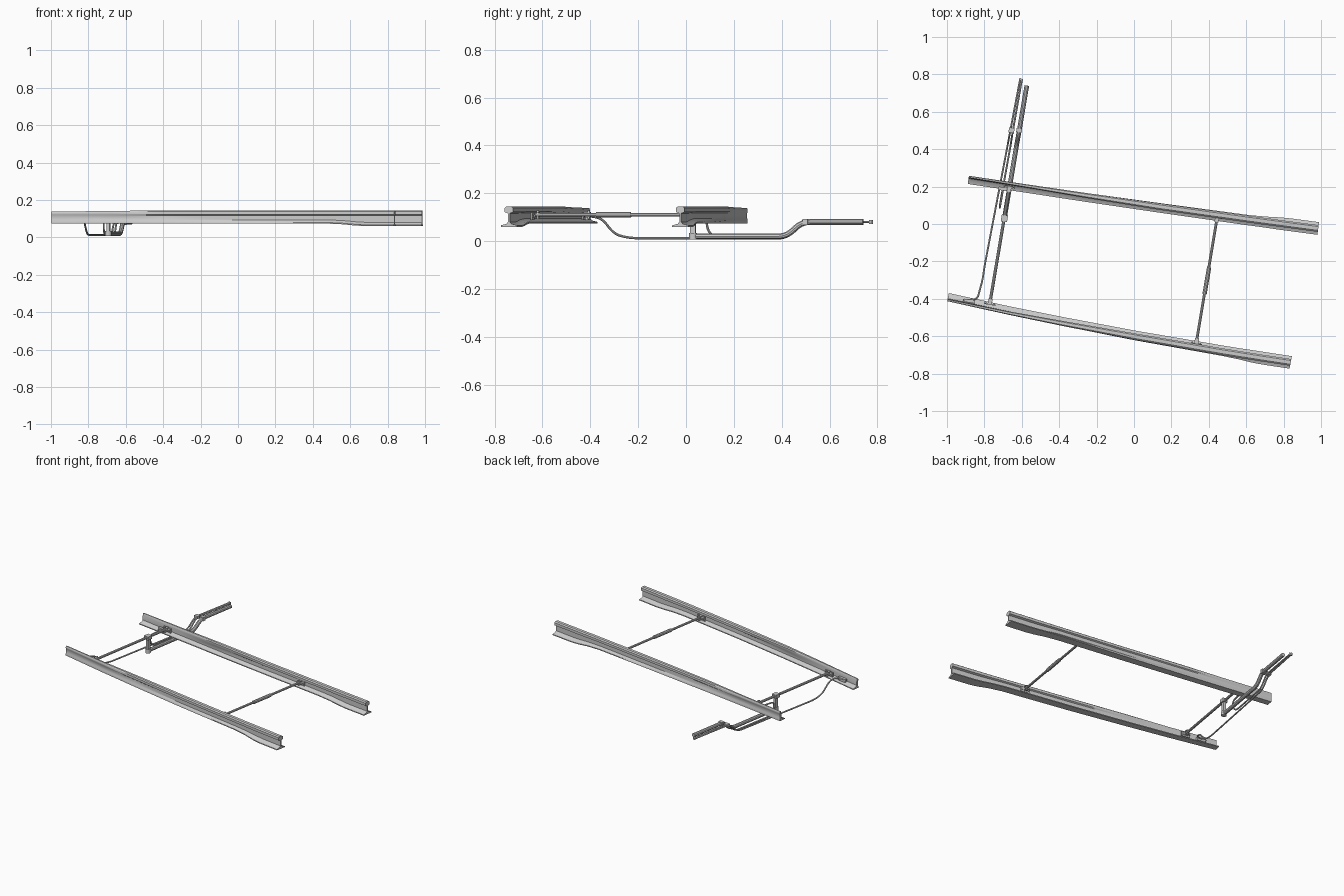
import bpy, bmesh, math
from mathutils import Vector

if "Cube" in bpy.data.objects:
    bpy.data.objects.remove(bpy.data.objects["Cube"])


def finish(name, bm):
    bmesh.ops.recalc_face_normals(bm, faces=bm.faces)
    me = bpy.data.meshes.new(name)
    bm.to_mesh(me)
    bm.free()
    ob = bpy.data.objects.new(name, me)
    bpy.context.collection.objects.link(ob)
    smooth(ob)
    return ob


def smooth(ob):
    bpy.ops.object.select_all(action='DESELECT')
    bpy.context.view_layer.objects.active = ob
    ob.select_set(True)
    bpy.ops.object.shade_smooth_by_angle(angle=math.radians(35))


def section(fl, fr, zb, wl, wr, hl, hr, zh, zt):
    """Rail outline: foot, web and head; u points to the middle of the track."""
    c = 0.22 * (hr - hl)
    return [(fl, zb), (fr, zb), (fr, zb + .006), (wr + .007, zb + .012), (wr, zb + .02),
            (wr, zh - .004), (hr, zh + .001), (hr, zt - .006), (hr - c, zt), (hl + c, zt),
            (hl, zt - .006), (hl, zh + .001), (wl, zh - .004), (wl, zb + .02),
            (min(wl, max(wl - .007, fl)), zb + .012), (fl, zb + .006)]


# Planed blade at the tip growing into a full running rail
STATIONS = [
    (0.00, section(-.018, .026, .074, -.016, -.004, -.018, -.007, .122, .138)),
    (0.18, section(-.018, .027, .074, -.014, .000, -.018, .000, .122, .141)),
    (0.33, section(-.018, .029, .074, -.012, .004, -.018, .008, .122, .145)),
    (0.55, section(-.020, .031, .074, -.009, .007, -.018, .016, .122, .145)),
    (0.80, section(-.022, .033, .074, -.008, .008, -.018, .018, .122, .145)),
    (0.85, section(-.026, .033, .070, -.006, .006, -.018, .018, .121, .145)),
    (0.89, section(-.032, .034, .063, -.004, .004, -.018, .018, .120, .145)),
    (0.92, section(-.034, .034, .060, -.004, .004, -.018, .018, .120, .145)),
    (1.00, section(-.034, .034, .060, -.004, .004, -.018, .018, .120, .145)),
]


def rail(name, start, end, inward, bow):
    a, b = Vector(start), Vector(end)
    d = (b - a).normalized()
    n = Vector((-d.y, d.x)) * inward
    bm = bmesh.new()
    rings = []
    for t, sec in STATIONS:
        p = a.lerp(b, t) + Vector((-d.y, d.x)) * bow * 4 * t * (1 - t)
        rings.append([bm.verts.new((p.x + n.x * u, p.y + n.y * u, z)) for u, z in sec])
    k = len(rings[0])
    for r, s in zip(rings, rings[1:]):
        for i in range(k):
            bm.faces.new((r[i], r[(i + 1) % k], s[(i + 1) % k], s[i]))
    bm.faces.new(rings[0])
    bm.faces.new(rings[-1])
    finish(name, bm)


rail("front_switch_rail", (-.995, -.395), (.838, -.740), 1, -.018)
rail("rear_switch_rail", (-.885, .240), (.985, -.024), -1, -.004)


def rounded(points, r):
    """Replace each inner corner of a path with a short arc."""
    pts = [Vector(p) for p in points]
    out = [pts[0]]
    for p, q, s in zip(pts, pts[1:], pts[2:]):
        a = q + (p - q).normalized() * min(r, (p - q).length * .45)
        b = q + (s - q).normalized() * min(r, (s - q).length * .45)
        for i in range(6):
            t = i / 5
            out.append(a * (1 - t) ** 2 + q * 2 * t * (1 - t) + b * t * t)
    return out + [pts[-1]]


def tube(name, points, radius, bend=.05):
    pts = rounded(points, bend)
    cu = bpy.data.curves.new(name, 'CURVE')
    cu.dimensions = '3D'
    cu.bevel_depth = radius
    cu.bevel_resolution = 3
    cu.use_fill_caps = True
    sp = cu.splines.new('POLY')
    sp.points.add(len(pts) - 1)
    for v, p in zip(sp.points, pts):
        v.co = (*p, 1)
    ob = bpy.data.objects.new(name, cu)
    bpy.context.collection.objects.link(ob)
    bpy.ops.object.select_all(action='DESELECT')
    bpy.context.view_layer.objects.active = ob
    ob.select_set(True)
    bpy.ops.object.convert(target='MESH')
    smooth(bpy.context.object)


ROD_ANGLE = -math.atan2(.168, 1)   # rods lean with the track


def box(name, loc, size, angle=ROD_ANGLE):
    bpy.ops.mesh.primitive_cube_add(size=1, location=loc, rotation=(0, 0, angle))
    ob = bpy.context.object
    ob.name = name
    ob.scale = size
    m = ob.modifiers.new("edge", 'BEVEL')
    m.width = .001


def pin(name, loc, radius, height, sides=16):
    bpy.ops.mesh.primitive_cylinder_add(vertices=sides, radius=radius, depth=height, location=loc)
    bpy.context.object.name = name
    smooth(bpy.context.object)


def clevis(name, p, toward):
    """Web plate, two lugs and a pin holding a rod end."""
    x, y, z = p
    box(name + "_plate", (x - .002 * toward, y - .014 * toward, z - .006), (.062, .007, .03))
    for s in (-1, 1):
        box(name + "_lug", (x, y, z + s * .010), (.022, .032, .004))
        pin(name + "_bolt", (x - .002 * toward + s * .022, y - .009 * toward - s * .004, z - .006), .005, .01, 6)
    pin(name + "_pin", (x + .001 * toward, y + .008 * toward, z), .0055, .034)


# Tie rods between the two blades
TZ = .110
tube("middle_tie_rod", [(.334, -.630, TZ), (.444, .030, TZ)], .0075)
tube("middle_tie_sleeve", [(.377, -.375, TZ), (.402, -.230, TZ)], .0115)
tube("tip_tie_rod", [(-.770, -.420, TZ), (-.667, .190, TZ)], .0085)
for nm, p, s in (("middle_front", (.335, -.627, TZ), 1), ("middle_rear", (.443, .026, TZ), -1),
                 ("tip_front", (-.769, -.415, TZ), 1), ("tip_rear", (-.668, .185, TZ), -1)):
    clevis(nm + "_clevis", p, s)

# Drop arm from the tip tie rod to the drive rod
box("drop_arm", (-.693, .030, .064), (.018, .022, .105))
box("drop_arm_cap", (-.693, .030, TZ), (.034, .036, .024))
pin("drop_arm_collar", (-.693, .030, .020), .017, .026)

# Drive rod passing under the rear rail, then stepping up
tube("drive_rod", [(-.693, .030, .020), (-.628, .420, .020), (-.616, .485, .080), (-.573, .740, .080)], .0125, .035)

# Detector rods for both blades
tube("front_detector_rod", [(-.915, -.405, .105), (-.838, -.405, .105), (-.824, -.350, .095),
                            (-.810, -.300, .028), (-.800, -.230, .012), (-.676, .420, .012),
                            (-.664, .485, .080), (-.608, .780, .080)], .005, .04)
tube("rear_detector_rod", [(-.700, .185, .100), (-.718, .085, .095), (-.718, .090, .045),
                           (-.714, .120, .012), (-.660, .420, .012), (-.650, .485, .080),
                           (-.599, .775, .080)], .005, .03)
box("front_detector_bracket", (-.880, -.412, .100), (.060, .016, .022))
box("rear_detector_bracket", (-.702, .188, .098), (.045, .018, .022))

# Collars and end eyes
box("detector_coupling", (-.655, .500, .080), (.030, .026, .018))
box("drive_coupling", (-.614, .500, .080), (.030, .022, .026))
for x, y in ((-.608, .775), (-.599, .770)):
    pin("detector_end", (x, y, .080), .006, .016)
